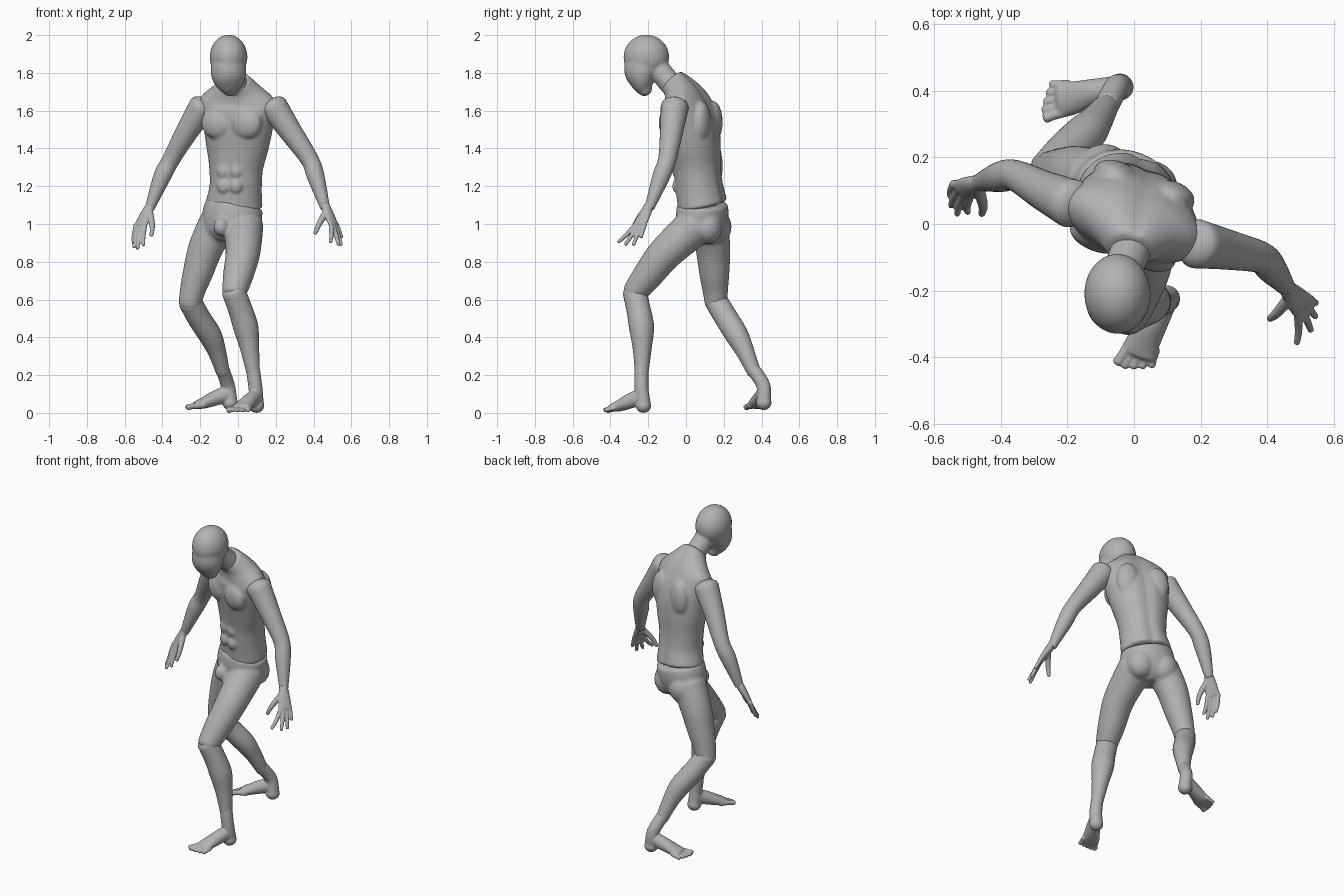
import bpy
import bmesh
from math import sin, cos, exp, pi, radians
from mathutils import Vector, Matrix

default_cube = bpy.data.objects.get("Cube")
if default_cube:
    bpy.data.objects.remove(default_cube, do_unlink=True)

grey = bpy.data.materials.new("matte grey")
grey.use_nodes = True
grey.diffuse_color = (.45, .45, .45, 1)
grey.node_tree.nodes["Principled BSDF"].inputs["Base Color"].default_value = grey.diffuse_color

X_AXIS = Vector((1, 0, 0))
UP = Vector((0, 0, 1))
YAW = radians(-20)                            # the trunk is turned to its right
ACROSS = Vector((cos(YAW), sin(YAW), 0))
BACK = Vector((-sin(YAW), cos(YAW), 0))


def spline(stations, steps=5):
    """Smooth (x, y, z, width, depth) stations with a Catmull-Rom curve."""
    pts = [Vector(s if len(s) == 5 else (*s, s[3])) for s in stations]
    last = len(pts) - 1
    dense = []
    for i in range(last):
        before, start, end, after = pts[max(i - 1, 0)], pts[i], pts[i + 1], pts[min(i + 2, last)]
        for k in range(steps):
            t = k / steps
            dense.append((start * 2 + (end - before) * t
                          + (before * 2 - start * 5 + end * 4 - after) * t * t
                          + (start * 3 - before - end * 3 + after) * t * t * t) * .5)
    return dense + [pts[last]]


def loft(bm, stations, side=X_AXIS, groove=0, cap=.6, segments=28):
    """Closed tube with elliptical sections and rounded ends."""
    dense = spline(stations)
    rings = []
    for j, p in enumerate(dense):
        ahead = dense[min(j + 1, len(dense) - 1)]
        behind = dense[max(j - 1, 0)]
        tangent = (Vector(ahead[:3]) - Vector(behind[:3])).normalized()
        rings.append((Vector(p[:3]), tangent, p[3], p[4]))

    def end_cap(ring, direction):
        centre, tangent, a, b = ring
        reach = min(a, b) * cap * direction
        return [(centre + tangent * reach * sin(w), tangent, a * cos(w), b * cos(w))
                for w in (radians(25 * k) for k in range(1, 4))]

    rings = end_cap(rings[0], -1)[::-1] + rings + end_cap(rings[-1], 1)
    loops = []
    for centre, tangent, a, b in rings:
        u = (side - tangent * side.dot(tangent)).normalized()
        v = tangent.cross(u)
        loop = []
        for k in range(segments):
            w = 2 * pi * k / segments
            dent = 1 - groove * exp(-(cos(w) / .2) ** 2)
            loop.append(bm.verts.new(centre + u * a * cos(w) + v * b * sin(w) * dent))
        loops.append(loop)
    for low, high in zip(loops, loops[1:]):
        for k in range(segments):
            n = (k + 1) % segments
            bm.faces.new((low[k], low[n], high[n], high[k]))
    bm.faces.new(loops[0][::-1])
    bm.faces.new(loops[-1])


def ellipsoid(bm, centre, radii, yaw=YAW):
    place = Matrix.Translation(centre) @ Matrix.Rotation(yaw, 4, 'Z') @ Matrix.Diagonal((*radii, 1))
    bmesh.ops.create_uvsphere(bm, u_segments=24, v_segments=16, radius=1, matrix=place)


def finish(name, bm, voxel=None, relax=4):
    """Make the object; a voxel size fuses overlapping volumes into one skin."""
    bmesh.ops.recalc_face_normals(bm, faces=bm.faces)
    for face in bm.faces:
        face.smooth = True
    mesh = bpy.data.meshes.new(name)
    bm.to_mesh(mesh)
    bm.free()
    mesh.materials.append(grey)
    obj = bpy.data.objects.new(name, mesh)
    bpy.context.collection.objects.link(obj)
    if voxel:
        fuse = obj.modifiers.new("fuse", 'REMESH')
        fuse.mode = 'VOXEL'
        fuse.voxel_size = voxel
        fuse.use_smooth_shade = True
        soften = obj.modifiers.new("soften", 'SMOOTH')
        soften.factor = .5
        soften.iterations = relax


# Head with tapered face and neck
bm = bmesh.new()
ellipsoid(bm, (-.05, -.21, 1.884), (.1, .121, .118), 0)
loft(bm, [(-.05, -.22, 1.88, .09, .1), (-.05, -.235, 1.8, .094, .092),
          (-.045, -.228, 1.74, .074, .06), (-.04, -.212, 1.7, .038, .034)])
loft(bm, [(0, -.05, 1.71, .064), (-.02, -.105, 1.77, .06), (-.045, -.17, 1.85, .06)])
finish("head", bm, .007, 6)

# Torso with chest, stomach and shoulder-blade muscles
bm = bmesh.new()
loft(bm, [(-.02, .087, 1.105, .153, .13), (-.012, .07, 1.2, .14, .124),
          (-.01, .06, 1.3, .146, .122), (-.004, .05, 1.4, .168, .13),
          (0, .035, 1.5, .187, .137), (0, .012, 1.6, .205, .127),
          (0, -.005, 1.66, .205, .105), (-.005, -.035, 1.715, .135, .085),
          (-.012, -.075, 1.76, .074, .07)], ACROSS, groove=.09, cap=.15, segments=40)
for s in (-1, 1):
    ellipsoid(bm, Vector((0, .03, 1.535)) - BACK * .1 + ACROSS * .08 * s, (.088, .047, .085))
    ellipsoid(bm, Vector((0, .03, 1.54)) + BACK * .09 + ACROSS * .09 * s, (.07, .045, .11))
    for row in range(3):
        ellipsoid(bm, Vector((-.01, .06, 1.2 + .08 * row)) - BACK * .106 + ACROSS * .036 * s,
                  (.034, .018, .036))
finish("torso", bm, .008, 5)

# Pelvis, buttocks and both thighs
bm = bmesh.new()
loft(bm, [(-.02, .087, 1.1, .156, .133), (-.033, .085, 1.03, .162, .135),
          (-.045, .075, .95, .14, .115), (-.05, .07, .91, .09, .08)], ACROSS, cap=.12)
for s in (-1, 1):
    ellipsoid(bm, Vector((-.04, .08, .985)) + BACK * .065 + ACROSS * .072 * s, (.082, .075, .09))
ellipsoid(bm, (-.088, -.035, .985), (.042, .045, .05))
loft(bm, [(-.11, .125, 1, .1), (-.172, .143, .87, .092), (-.213, .15, .74, .08),
          (-.24, .155, .65, .068), (-.255, .16, .575, .06)])
loft(bm, [(.03, .05, .99, .105), (.026, -.105, .85, .092), (0, -.205, .725, .08),
          (-.02, -.275, .635, .064)])
finish("hips_and_thighs", bm, .009, 7)

# Shins
shins = {
    "right": [(-.255, .16, .59, .061), (-.205, .215, .5, .062), (-.147, .27, .41, .061),
              (-.11, .315, .32, .048), (-.08, .36, .215, .036)],
    "left": [(-.022, -.272, .64, .063), (.015, -.25, .54, .064), (.042, -.235, .45, .066),
             (.062, -.232, .34, .05), (.08, -.235, .215, .036)],
}
for name, path in shins.items():
    bm = bmesh.new()
    loft(bm, path)
    finish(name + "_shin", bm)


# Feet: heel, ankle, instep and five toes
def foot(name, ankle, heel, forward, inner_turn, lift):
    forward = Vector((*forward, 0)).normalized()
    inner = Vector((forward.y, -forward.x, 0)) * inner_turn
    heel = Vector((*heel, lift))
    bm = bmesh.new()

    def at(along, sideways, height, *size):
        return (*(heel + forward * along + inner * sideways + UP * height), *size)

    ellipsoid(bm, at(0, 0, .039), (.041, .041, .039), 0)
    loft(bm, [(*ankle, .037), at(.012, 0, .13, .037), at(0, 0, .05, .038)], inner)
    loft(bm, [at(.015, 0, .085, .036, .044), at(.08, 0, .063, .041, .04),
              at(.14, .003, .039, .049, .031), at(.185, 0, .026, .053, .021)], inner)
    for i, tip in enumerate((.236, .238, .228, .215, .2)):
        thick = .017 if i == 0 else .0125
        offset = .042 - .022 * i
        loft(bm, [at(.15, offset * .9, .026, thick), at(tip - .025, offset, .02, thick * .9),
                  at(tip, offset * 1.08, .015, thick)], inner, segments=14)
    finish(name + "_foot", bm, .005, 3)


foot("left", (.08, -.235, .225), (.098, -.225), (-.45, -.89), 1, 0)
foot("right", (-.08, .36, .225), (-.042, .412), (-.97, -.2), -1, .015)

# Arms from shoulder to wrist
arms = {
    "right": [(-.188, .062, 1.62, .074), (-.27, .1, 1.49, .06), (-.355, .145, 1.34, .047),
              (-.402, .142, 1.25, .046), (-.465, .125, 1.09, .026)],
    "left": [(.19, -.06, 1.62, .074), (.285, -.078, 1.48, .06), (.38, -.1, 1.34, .048),
             (.412, -.132, 1.25, .046), (.46, -.192, 1.09, .026)],
}
for name, path in arms.items():
    bm = bmesh.new()
    loft(bm, path)
    finish(name + "_arm", bm)


# Hands: palm, four fingers from index to little, and thumb
def hand(name, wrist, knuckles, tips, thumb_tip):
    wrist, knuckles, thumb_tip = Vector(wrist), Vector(knuckles), Vector(thumb_tip)
    tips = [Vector(t) for t in tips]
    across = (tips[0] - tips[-1]).normalized()
    bm = bmesh.new()
    loft(bm, [(*wrist, .025, .024), (*wrist.lerp(knuckles, .5), .036, .021),
              (*knuckles, .041, .016)], across)
    for i, tip in enumerate(tips):
        base = knuckles + across * (.031 - .021 * i)
        joint = base.lerp(tip, .5) + (knuckles - wrist) * .08
        loft(bm, [(*base, .013), (*joint, .0118), (*tip, .0095)], across, segments=14)
    root = wrist.lerp(knuckles, .3) + across * .015
    joint = root.lerp(thumb_tip, .55) + across * .012
    loft(bm, [(*root, .019), (*joint, .015), (*thumb_tip, .0105)], UP, segments=14)
    finish(name + "_hand", bm, .0045, 2)


hand("left", (.46, -.194, 1.1), (.506, -.246, .995),
     [(.49, -.358, .905), (.532, -.32, .892), (.546, -.278, .89), (.548, -.238, .93)],
     (.408, -.285, .95))
hand("right", (-.463, .125, 1.1), (-.517, .1, .99),
     [(-.5, .035, .888), (-.532, .03, .87), (-.55, .055, .878), (-.553, .085, .9)],
     (-.458, .03, .94))
